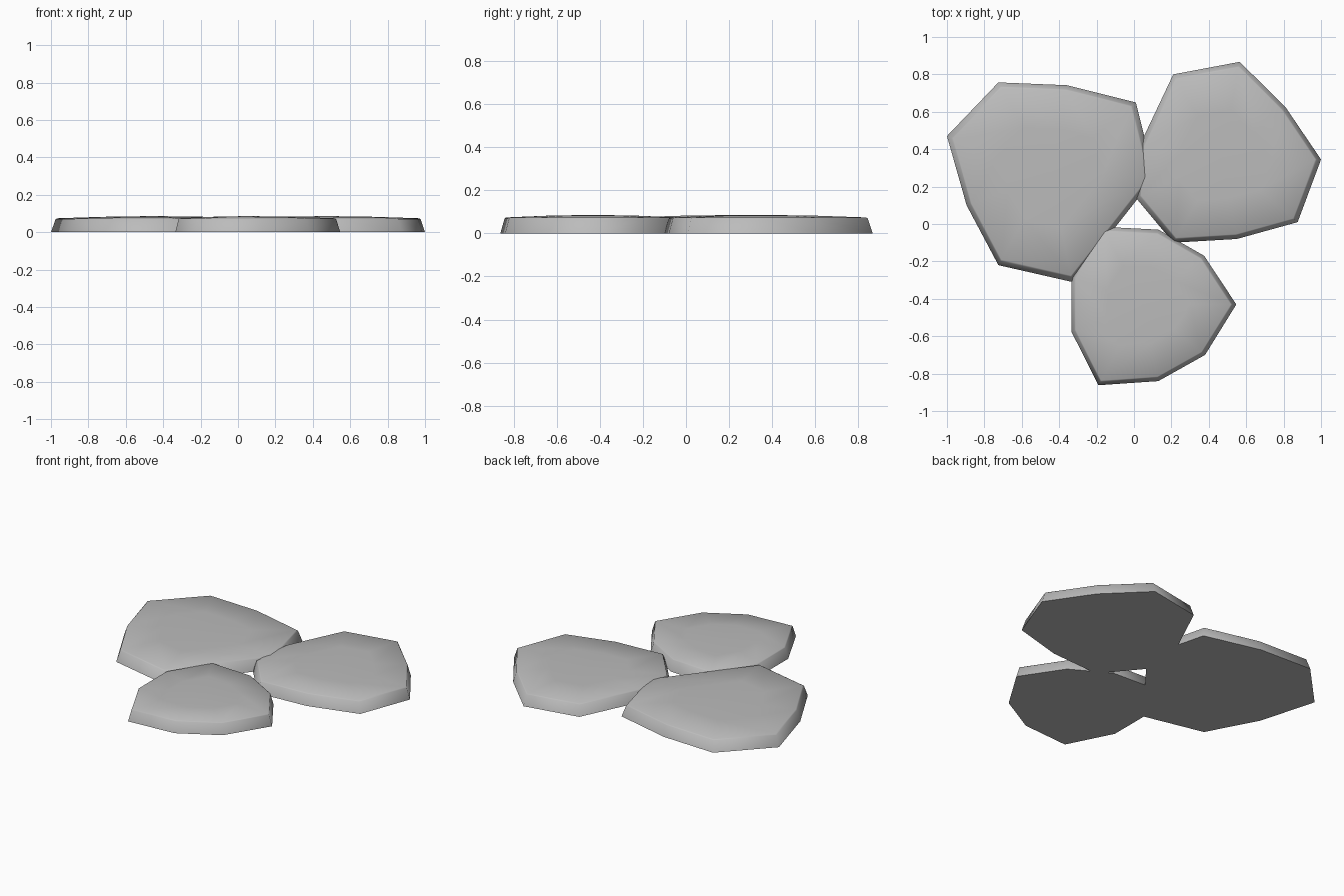
import bpy, bmesh, math

if "Cube" in bpy.data.objects:
    bpy.data.objects.remove(bpy.data.objects["Cube"], do_unlink=True)

stone = bpy.data.materials.new("stone grey")
stone.use_nodes = True
grey = (0.5, 0.5, 0.5, 1)
stone.diffuse_color = grey
stone.node_tree.nodes["Principled BSDF"].inputs["Base Color"].default_value = grey

# Rings from the ground up: scale about the centre, height
RINGS = [(1, 0), (0.955, 0.069), (0.94, 0.074), (0.5, 0.082)]
PEAK = 0.086


def flagstone(name, centre, outline):
    """Low slab with sloping sides and a gently domed top."""
    cx, cy = centre
    bm = bmesh.new()
    rings = [[bm.verts.new((cx + (x - cx) * s, cy + (y - cy) * s, z)) for x, y in outline]
             for s, z in RINGS]
    bottom = bm.verts.new((cx, cy, 0))
    top = bm.verts.new((cx, cy, PEAK))
    n = len(outline)
    for i in range(n):
        j = (i + 1) % n
        for low, high in zip(rings, rings[1:]):
            bm.faces.new((low[i], low[j], high[j], high[i]))
        bm.faces.new((rings[-1][i], rings[-1][j], top))
        bm.faces.new((rings[0][j], rings[0][i], bottom))
    bmesh.ops.recalc_face_normals(bm, faces=bm.faces[:])
    mesh = bpy.data.meshes.new(name)
    bm.to_mesh(mesh)
    bm.free()
    mesh.materials.append(stone)
    obj = bpy.data.objects.new(name, mesh)
    bpy.context.collection.objects.link(obj)
    bpy.ops.object.select_all(action="DESELECT")
    obj.select_set(True)
    bpy.context.view_layer.objects.active = obj
    bpy.ops.object.shade_smooth_by_angle(angle=math.radians(95))


flagstone("large_stone", (-0.45, 0.27), [
    (-1, 0.47), (-0.725, 0.757), (-0.36, 0.742), (0.01, 0.65), (0.11, 0.25),
    (-0.33, -0.31), (-0.725, -0.22), (-0.895, 0.1)])
flagstone("medium_stone", (0.47, 0.35), [
    (0.21, 0.8), (0.565, 0.867), (0.81, 0.625), (1, 0.345), (0.875, 0.01),
    (0.55, -0.08), (0.21, -0.1), (0.01, 0.14), (0.03, 0.42)])
flagstone("small_stone", (0.05, -0.43), [
    (-0.19, -0.862), (0.13, -0.84), (0.38, -0.7), (0.547, -0.43), (0.375, -0.17),
    (0.13, -0.03), (-0.17, -0.015), (-0.335, -0.28), (-0.335, -0.575)])
